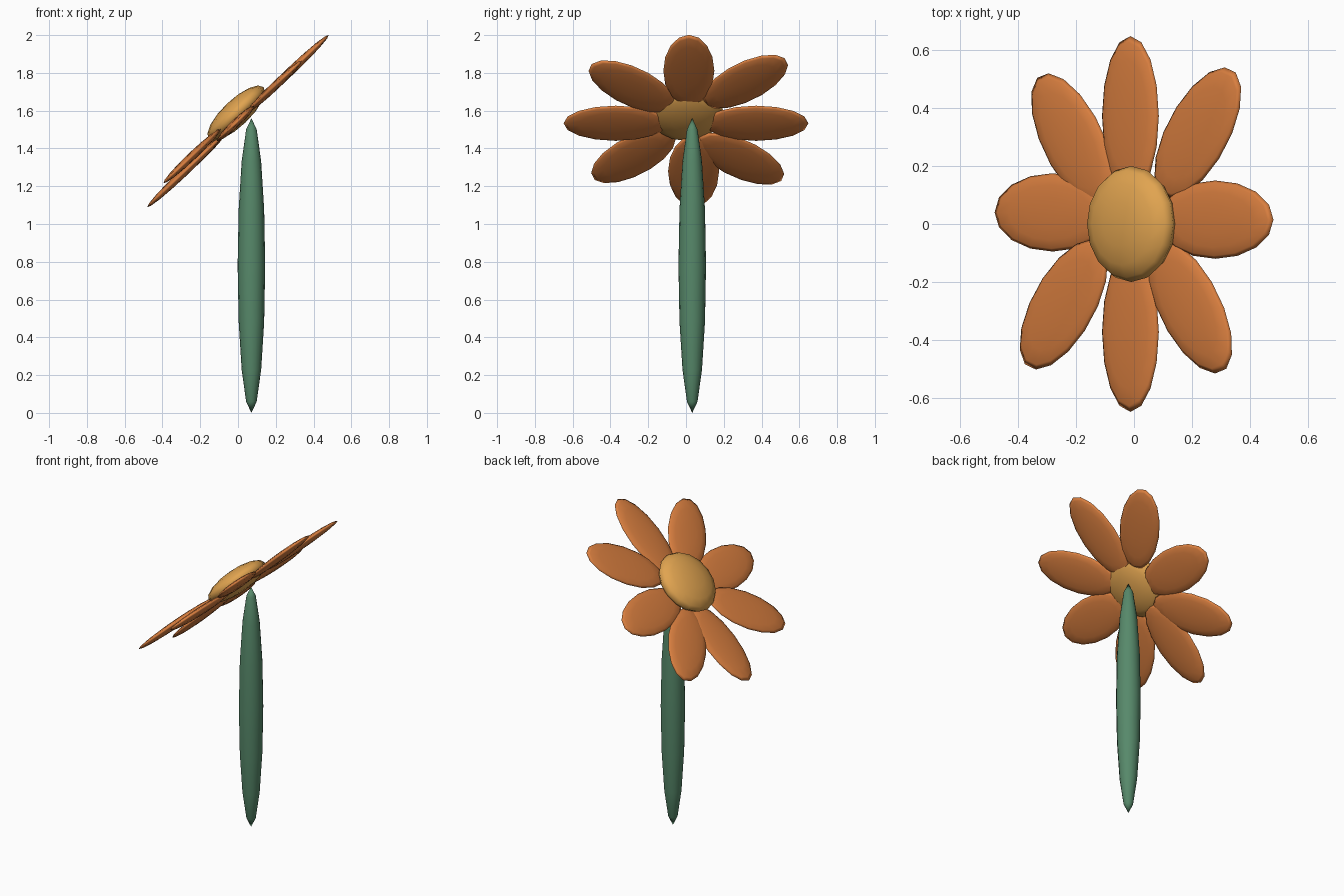
import bpy, math
from mathutils import Matrix, Vector

if "Cube" in bpy.data.objects:
    bpy.data.objects.remove(bpy.data.objects["Cube"])

TILT = math.radians(43.5)
# Flower head plane: local x runs up the slope, local z faces up and to -x
HEAD = Matrix.Translation((0, 0, 1.545)) @ Matrix.Rotation(-TILT, 4, 'Y')


def material(name, rgb):
    m = bpy.data.materials.new(name)
    m.diffuse_color = (*rgb, 1)
    m.use_nodes = True
    m.node_tree.nodes["Principled BSDF"].inputs["Base Color"].default_value = m.diffuse_color
    return m


orange = material("petal orange", (0.69, 0.21, 0.05))
yellow = material("centre yellow", (0.75, 0.37, 0.08))
green = material("stem green", (0.095, 0.25, 0.145))


def ellipsoid(name, matrix, radii, mat, rings=8):
    bpy.ops.mesh.primitive_uv_sphere_add(segments=16, ring_count=rings, radius=1)
    ob = bpy.context.object
    ob.name = name
    ob.data.transform(matrix @ Matrix.Diagonal((*radii, 1)))
    ob.data.materials.append(mat)
    bpy.ops.object.shade_smooth()
    return ob


# Stem
ellipsoid("stem", Matrix.Translation((0.071, 0.033, 0.78)), (0.073, 0.073, 0.78), green)

# Domed flower centre
ellipsoid("flower_centre", HEAD @ Matrix.Translation((0.022, 0, 0.037)),
          (0.2, 0.2, 0.07), yellow)

# Petals: centre in head plane, lift, direction in degrees
petals = [
    (0.387, 0.015, 0, 0),
    (0.303, 0.314, 0, 49),
    (-0.017, 0.372, 0, 90),
    (-0.290, 0.287, 0, 128),
    (-0.387, 0.040, 0, 180),
    (-0.303, -0.278, 0.033, 228),
    (-0.017, -0.372, 0, 270),
    (0.265, -0.285, 0, 309),
]
for i, (u, v, lift, deg) in enumerate(petals):
    m = HEAD @ Matrix.Translation((u, v, lift)) @ Matrix.Rotation(math.radians(deg), 4, 'Z')
    ellipsoid(f"petal_{i + 1}", m, (0.276, 0.135, 0.022), orange)
